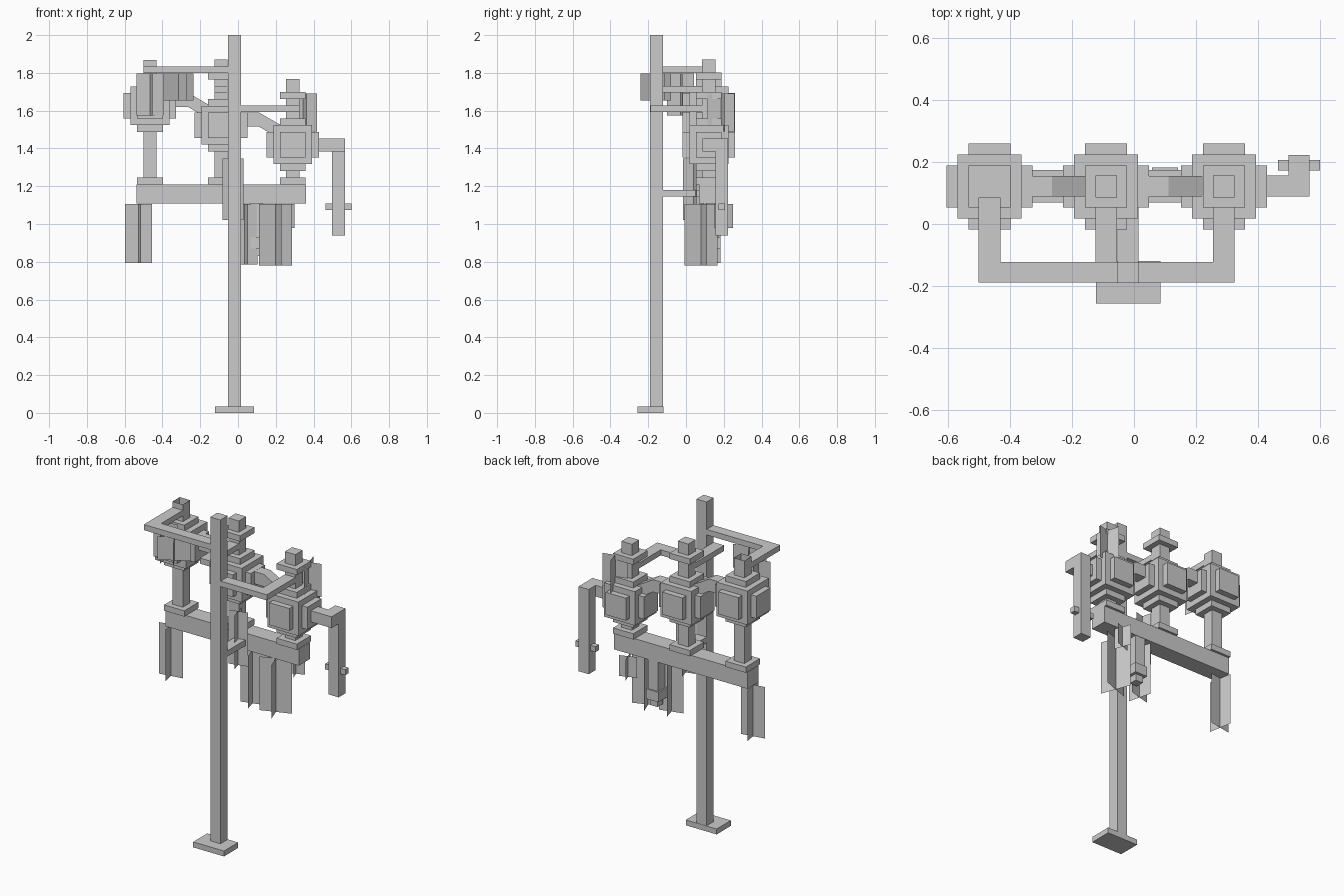
import bpy, math

if "Cube" in bpy.data.objects:
    bpy.data.objects.remove(bpy.data.objects["Cube"])


def mesh(name, verts, faces):
    me = bpy.data.meshes.new(name)
    me.from_pydata(verts, [], faces)
    me.update()
    ob = bpy.data.objects.new(name, me)
    bpy.context.collection.objects.link(ob)
    return ob


def box(name, x0, x1, y0, y1, z0, z1, open_top=False):
    v = [(x, y, z) for z in (z0, z1) for x, y in ((x0, y0), (x1, y0), (x1, y1), (x0, y1))]
    f = [(3, 2, 1, 0), (0, 1, 5, 4), (1, 2, 6, 5), (2, 3, 7, 6), (3, 0, 4, 7)]
    if not open_top:
        f.append((4, 5, 6, 7))
    return mesh(name, v, f)


def block(name, x, y, hx, hy, z0, z1, open_top=False):
    return box(name, x - hx, x + hx, y - hy, y + hy, z0, z1, open_top)


def crossed_sheets(name, x, y, length, angle, z0, z1):
    # two thin upright sheets crossing at right angles
    v, f = [], []
    for k in range(2):
        a = math.radians(angle + 90 * k)
        dx, dy = math.cos(a) * length / 2, math.sin(a) * length / 2
        n = len(v)
        v += [(x - dx, y - dy, z0), (x + dx, y + dy, z0), (x + dx, y + dy, z1), (x - dx, y - dy, z1)]
        f.append((n, n + 1, n + 2, n + 3))
    return mesh(name, v, f)


def link(name, x, z):
    # short level stub that slopes down into the next body
    p = [(0, 0), (0, -.075), (.065, -.075), (.177, -.14), (.177, -.065), (.065, 0)]
    n = len(p)
    v = [(x + a, y, z + b) for y in (.088, .155) for a, b in p]
    f = [tuple(range(n)), tuple(reversed(range(n, 2 * n)))]
    f += [(i, i + n, (i + 1) % n + n, (i + 1) % n) for i in range(n)]
    return mesh(name, v, f)


# Pole, foot and lower bracket
box("foot", -.122, .085, -.256, -.12, 0, .033)
box("pole", -.053, .015, -.19, -.122, .033, 2)
box("lower_bracket", -.053, .015, -.122, .073, 1.145, 1.18)

# Long beam carrying the three bodies
BY = .121
box("beam", -.537, .36, .07, .175, 1.108, 1.21)

# Three stepped bodies with collars, necks and support arms
C, P, O, N = .103, .068, .139, .035
for tag, x, z in (("left", -.466, 1.626), ("middle", -.09, 1.523), ("right", .29, 1.42)):
    block(tag + "_core", x, BY, C, C, z - C, z + C)
    block(tag + "_side_plates", x, BY, O, P, z - P, z + P)
    block(tag + "_face_plates", x, BY, P, O, z - P, z + P)
    block(tag + "_end_plates", x, BY, P, P, z - O, z + O)
    block(tag + "_lower_neck", x, BY, N, N, 1.24, z - O)
    block(tag + "_lower_collar", x, BY, P, P, 1.21, 1.245)
    if tag == "left":
        block(tag + "_open_neck", x, BY, N, N, z + O, z + .243, True)
    else:
        block(tag + "_upper_neck", x, BY, N, N, z + O, z + .243)
        block(tag + "_upper_collar", x, BY, P, P, z + .243, z + .278)
        block(tag + "_top_knob", x, BY, N, N, z + .278, z + .347)
    a0, a1 = z + .174, z + .208
    box(tag + "_arm", x - N, x + N, -.188, BY - N, a0, a1)
    if tag == "left":
        box(tag + "_crossbar", x + N, -.053, -.188, -.122, a0, a1)
    elif tag == "right":
        box(tag + "_crossbar", .015, x - N, -.188, -.122, a0, a1)

# Links between neighbouring bodies
link("left_link", -.33, 1.695)
link("right_link", .047, 1.59)

# Bent side arm hanging at the right
box("side_arm", .428, .567, .088, .156, 1.385, 1.453)
box("side_drop", .498, .567, .156, .222, .938, 1.453)
box("side_pin", .464, .6, .173, .206, 1.075, 1.108)

# Small stepped pendant under the beam
block("pendant_body", .1, .14, .033, .033, .93, 1.108)
block("pendant_collar", .1, .14, .042, .042, .87, .93)
block("pendant_tip", .1, .14, .025, .025, .83, .87)

# Crossed hanging sheets
for i, s in enumerate((
        (-.527, .11, .147, 10, .793, 1.106),
        (.035, .09, .143, 15, .785, 1.106),
        (.198, .08, .185, 20, .78, 1.106),
        (.25, .2, .105, 20, .98, 1.106),
        (-.027, .04, .115, 15, 1.02, 1.347),
        (-.315, -.16, .185, 30, 1.655, 1.797),
        (-.466, -.03, .145, 10, 1.575, 1.797),
        (.345, .185, .15, 15, 1.49, 1.69))):
    crossed_sheets("hanging_sheets_%d" % (i + 1), *s)
